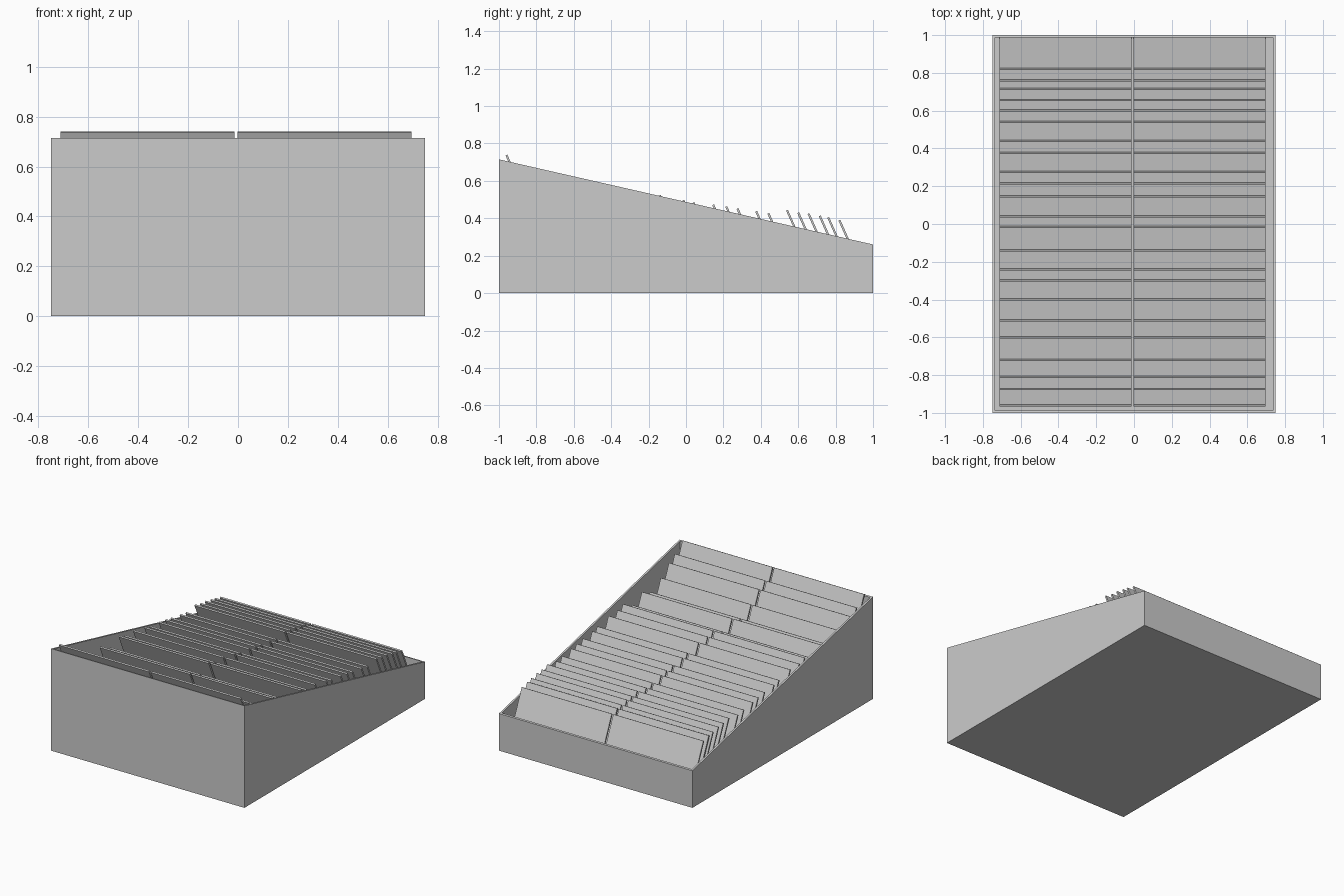
import bpy, bmesh, math
from mathutils import Matrix

if "Cube" in bpy.data.objects:
    bpy.data.objects.remove(bpy.data.objects["Cube"])

WALL = 0.013
HX, HY = 0.75, 1.0
Z_FRONT, Z_BACK = 0.715, 0.26


def rim(y):
    return Z_FRONT + (Z_BACK - Z_FRONT) * (y + 1) / 2


def add_object(name, bm):
    bmesh.ops.recalc_face_normals(bm, faces=bm.faces)
    mesh = bpy.data.meshes.new(name)
    bm.to_mesh(mesh)
    bm.free()
    obj = bpy.data.objects.new(name, mesh)
    bpy.context.collection.objects.link(obj)
    return obj


# Open tray with a sloping rim: outer base, outer rim, inner rim, inner floor
bm = bmesh.new()
rings = []
for inset, height in ((0, lambda y: 0), (0, rim), (WALL, rim), (WALL, lambda y: WALL)):
    x, y = HX - inset, HY - inset
    rings.append([bm.verts.new((px, py, height(py)))
                  for px, py in ((-x, -y), (x, -y), (x, y), (-x, y))])
for a, b in zip(rings, rings[1:]):
    for i in range(4):
        j = (i + 1) % 4
        bm.faces.new((a[i], a[j], b[j], b[i]))
bm.faces.new(rings[0])
bm.faces.new(rings[-1])
add_object("tray", bm)

# Leaning cards in two columns: (y, z) of each top edge, back to front
CARD_TOPS = [
    (0.82, 0.39), (0.76, 0.405), (0.715, 0.413), (0.655, 0.425), (0.60, 0.43),
    (0.54, 0.443), (0.44, 0.427), (0.375, 0.438), (0.275, 0.452), (0.215, 0.463),
    (0.145, 0.473), (0.04, 0.484), (-0.015, 0.497), (-0.14, 0.523), (-0.24, 0.525),
    (-0.30, 0.545), (-0.40, 0.50), (-0.51, 0.55), (-0.60, 0.515), (-0.72, 0.568),
    (-0.81, 0.639), (-0.875, 0.677), (-0.96, 0.738)]
COLUMNS = {"left": (-0.712, -0.014), "right": (-0.002, 0.696)}
LEAN = math.radians(24)
THICK = 0.011

for side, (x0, x1) in COLUMNS.items():
    for n, (y, z) in enumerate(CARD_TOPS, 1):
        length = (z - WALL) / math.cos(LEAN)
        bm = bmesh.new()
        bmesh.ops.create_cube(bm, size=1)
        place = (Matrix.Translation(((x0 + x1) / 2, y, z))
                 @ Matrix.Rotation(LEAN, 4, 'X')
                 @ Matrix.Translation((0, 0, -length / 2))
                 @ Matrix.Diagonal((x1 - x0, THICK, length, 1)))
        bmesh.ops.transform(bm, matrix=place, verts=bm.verts)
        add_object(f"card_{side}_{n:02d}", bm)
